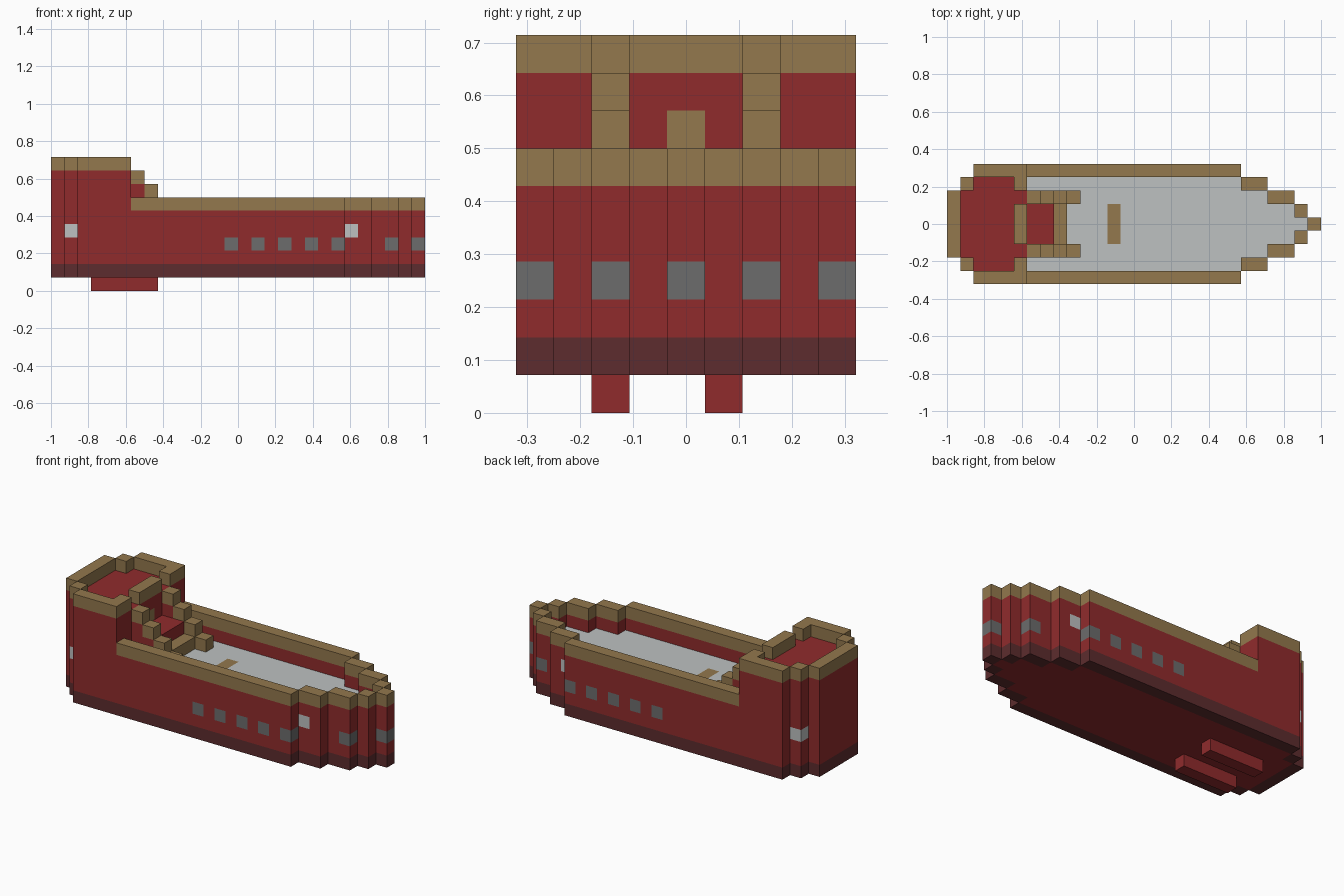
import bpy, bmesh
from mathutils import Vector

cube = bpy.data.objects.get("Cube")
if cube:
    bpy.data.objects.remove(cube, do_unlink=True)

U = 2 / 28  # edge of one block


def material(name, srgb):
    lin = [((c / 255 + 0.055) / 1.055) ** 2.4 for c in srgb]
    m = bpy.data.materials.new(name)
    m.use_nodes = True
    m.diffuse_color = (*lin, 1)
    bsdf = m.node_tree.nodes["Principled BSDF"]
    bsdf.inputs["Base Color"].default_value = (*lin, 1)
    bsdf.inputs["Roughness"].default_value = 0.9
    return m


RED = material("red paint", (144, 43, 44))
DARK = material("dark maroon", (93, 44, 46))
TAN = material("tan wood", (147, 120, 77))
GREY = material("window grey", (108, 108, 108))
LIGHT = material("light grey", (189, 193, 193))

blocks = {}  # block position -> part name
colours = {}  # part name -> material


def fill(part, mat, xs, ys, zs):
    colours[part] = mat
    for i in xs:
        for j in ys:
            for k in zs:
                blocks[i, j, k] = part


def span(w):
    return range(-w, w + 1)


def half_width(i):
    """Half width of the ship plan, in blocks, at each column."""
    if i < 2:
        return 2 + i
    if i < 22:
        return 4
    return {22: 3, 23: 3, 24: 2, 25: 2, 26: 1, 27: 0}[i]


# Hull, deck and rails, column by column
TOWER = range(0, 6)
for i in range(28):
    w = half_width(i)
    edge = span(w) if i in (0, 27) else (-w, w)
    fill("hull", RED, [i], span(w), range(1, 5))
    fill("waterline_band", DARK, [i], edge, [1])
    if i in TOWER:
        fill("stern_tower", RED, [i], span(w), range(5, 9))
        fill("tower_rail", TAN, [i], edge, [9])
    else:
        fill("deck", LIGHT, [i], span(w - 1), [4])
        fill("hull", RED, [i], edge, [5])
        fill("deck_rail", TAN, [i], edge, [6])

# Front rail of the tower, with a gap on each side of the middle beam
fill("tower_rail", TAN, [5], (-3, 3), [9])
fill("tower_beam", TAN, [5], span(1), [9])

# Landing, step and descending stair rails
fill("landing", RED, (6, 7), span(1), (5, 6))
fill("step", TAN, [8], span(1), [5])
for n in range(4):
    top = 8 - n
    fill("stair_wall", RED, [6 + n], (-2, 2), range(5, top))
    fill("stair_rail", TAN, [6 + n], (-2, 2), [top])

# Door panel in the tower and hatch in the deck
fill("tower_door", TAN, [5], [0], [7])
fill("deck_hatch", TAN, [12], span(1), [4])

# Windows and lamps along the hull
for i in (13, 15, 17, 19, 21, 25, 27):
    w = half_width(i)
    fill("windows", GREY, [i], (-w, w), [3])
for i in (1, 22):
    fill("side_lamps", LIGHT, [i], (-3, 3), [4])

# Keel runners
fill("keel_runners", RED, range(3, 8), (-2, 1), [0])


def build(part):
    """Make one part from the exposed sides of its blocks."""
    bm = bmesh.new()
    for pos, owner in blocks.items():
        if owner != part:
            continue
        centre = Vector(pos) + Vector((0.5 - 14, 0, 0.5))
        for axis in range(3):
            for sign in (-1, 1):
                n = Vector((0, 0, 0))
                n[axis] = sign
                if tuple(int(a + b) for a, b in zip(pos, n)) in blocks:
                    continue
                a = Vector((0, 0, 0))
                a[(axis + 1) % 3] = 0.5
                b = n.cross(a)
                mid = centre + n / 2
                corners = (mid - a - b, mid + a - b, mid + a + b, mid - a + b)
                bm.faces.new([bm.verts.new(c * U) for c in corners])
    bmesh.ops.remove_doubles(bm, verts=bm.verts, dist=U / 100)
    bmesh.ops.dissolve_limit(bm, angle_limit=0.01, verts=bm.verts, edges=bm.edges)
    mesh = bpy.data.meshes.new(part)
    bm.to_mesh(mesh)
    bm.free()
    mesh.materials.append(colours[part])
    bpy.context.collection.objects.link(bpy.data.objects.new(part, mesh))


for part in colours:
    if part in blocks.values():
        build(part)
